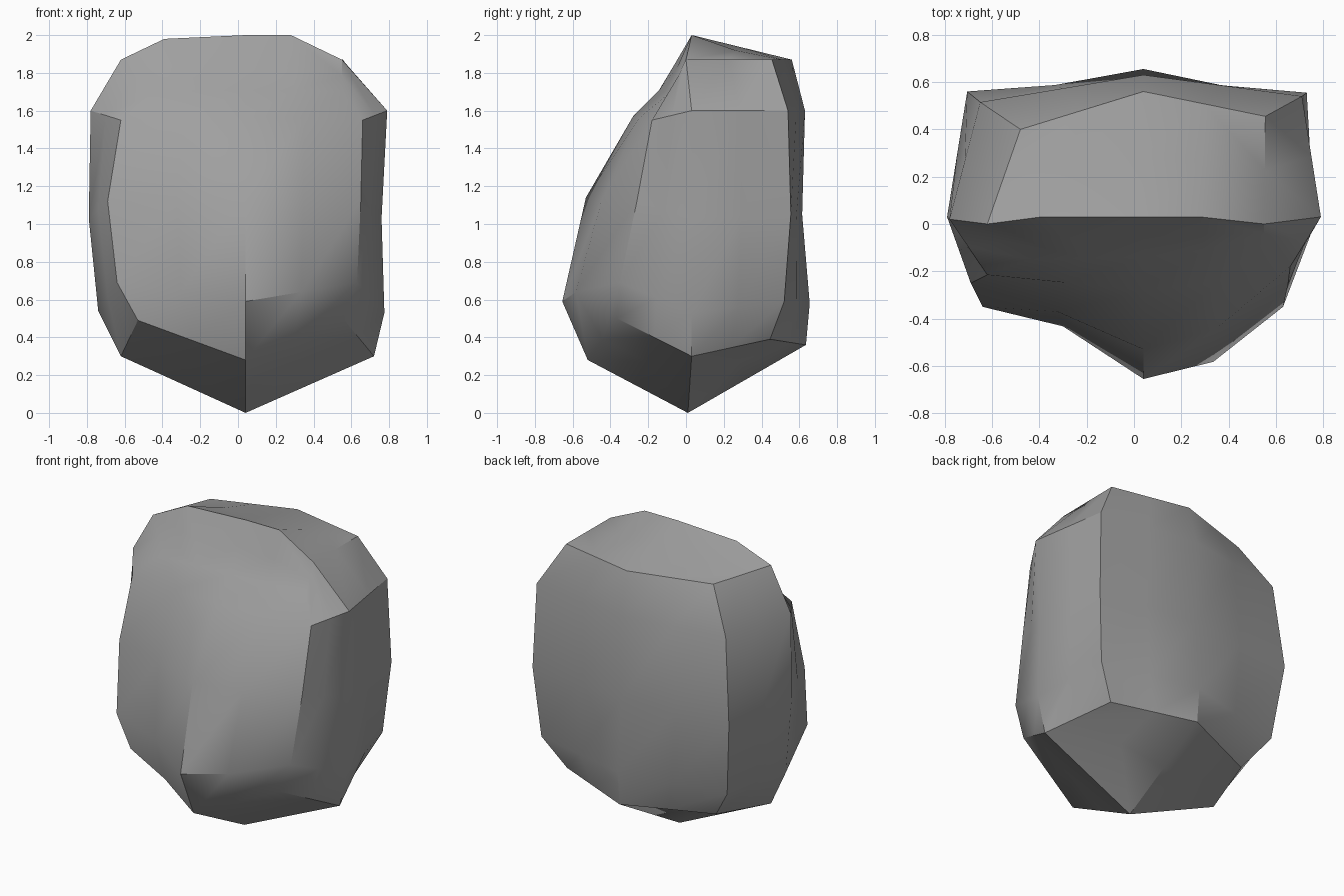
import bpy
import bmesh
import math
from mathutils import Vector

cube = bpy.data.objects.get("Cube")
if cube:
    bpy.data.objects.remove(cube, do_unlink=True)

# Upright profiles around the boulder, each from lower rim to upper rim
front = [(.04, -.52, .28), (.04, -.655, .59), (.04, -.53, 1.14), (.04, -.28, 1.57), (.04, -.14, 1.71)]
front_left = [(.555, -.365, .5), (.63, -.35, .69), (.65, -.26, 1.12), (.66, -.18, 1.55), (.55, -.08, 1.7)]
left = [(.72, .03, .3), (.775, .03, .53), (.76, .03, 1.03), (.79, .03, 1.6), (.55, 0, 1.87)]
back_left = [(.555, .445, .39), (.69, .52, .59), (.73, .555, 1.05), (.71, .54, 1.6), (.555, .455, 1.87)]
back = [(.04, .635, .36), (.04, .655, .58), (.04, .615, 1.05), (.04, .63, 1.6), (.04, .56, 1.87)]
back_right = [(-.5, .4, .35), (-.65, .5, .56), (-.705, .56, 1.05), (-.65, .515, 1.6), (-.48, .4, 1.86)]
right = [(-.62, 0, .3), (-.74, .02, .54), (-.79, .03, 1.03), (-.78, .02, 1.6), (-.62, 0, 1.87)]
front_right = [(-.53, -.36, .49), (-.64, -.35, .69), (-.69, -.25, 1.12), (-.62, -.215, 1.55), (-.44, -.15, 1.7)]
profiles = [front, front_left, left, back_left, back, back_right, right, front_right]

# Bulge on the left half of the front, hollow on the right half
bulge = [0, -.08, -.05, -.02, 0]
hollow = [.03, .07, .02, 0, 0]


def middle(*points):
    return sum(points, Vector()) / len(points)


def make_ring(bm, row):
    """One loop around the boulder, with a point between every two profiles."""
    corners = [Vector(profile[row]) for profile in profiles]
    ring = []
    for i, corner in enumerate(corners):
        between = middle(corner, corners[(i + 1) % len(corners)])
        if i == 0:
            between.y += bulge[row]
        elif i == len(corners) - 1:
            between.y += hollow[row]
        ring += [bm.verts.new(corner), bm.verts.new(between)]
    return ring


def make_cap(bm, ring, peak, spokes):
    """Close a ring with four quarters that meet at the peak."""
    count = len(ring)
    centre = bm.verts.new(peak)
    inner = {}
    for i in range(0, count, 4):
        spot = spokes.get(i, middle(ring[i].co, centre.co))
        inner[i] = bm.verts.new(spot)
    for i in range(0, count, 4):
        j = (i + 4) % count
        a, b, corner, c, d = [ring[(i + k) % count] for k in range(5)]
        heart = bm.verts.new(middle(b.co, c.co, inner[i].co, inner[j].co))
        bm.faces.new((a, b, heart, inner[i]))
        bm.faces.new((b, corner, c, heart))
        bm.faces.new((c, d, inner[j], heart))
        bm.faces.new((heart, inner[j], centre, inner[i]))


bm = bmesh.new()

# Sides
rings = [make_ring(bm, row) for row in range(len(front))]
for lower, upper in zip(rings, rings[1:]):
    for i in range(len(lower)):
        j = (i + 1) % len(lower)
        bm.faces.new((lower[i], lower[j], upper[j], upper[i]))

# Pointed underside and ridged crown
make_cap(bm, rings[0], Vector((.04, .01, 0)), {})
make_cap(bm, rings[-1], Vector((.04, .03, 2)),
         {4: Vector((.28, .03, 2)), 12: Vector((-.39, .03, 1.98))})

bmesh.ops.recalc_face_normals(bm, faces=bm.faces[:])
mesh = bpy.data.meshes.new("boulder")
bm.to_mesh(mesh)
bm.free()
boulder = bpy.data.objects.new("boulder", mesh)
bpy.context.collection.objects.link(boulder)

# Stone colour
stone = bpy.data.materials.new("grey_stone")
stone.use_nodes = True
colour = (.35, .35, .35, 1)
stone.diffuse_color = colour
for node in stone.node_tree.nodes:
    if node.type == 'BSDF_PRINCIPLED':
        node.inputs["Base Color"].default_value = colour
        node.inputs["Roughness"].default_value = .9
mesh.materials.append(stone)

# Soft faces with crisp edges
bpy.ops.object.select_all(action='DESELECT')
boulder.select_set(True)
bpy.context.view_layer.objects.active = boulder
bpy.ops.object.shade_smooth_by_angle(angle=math.radians(32))
